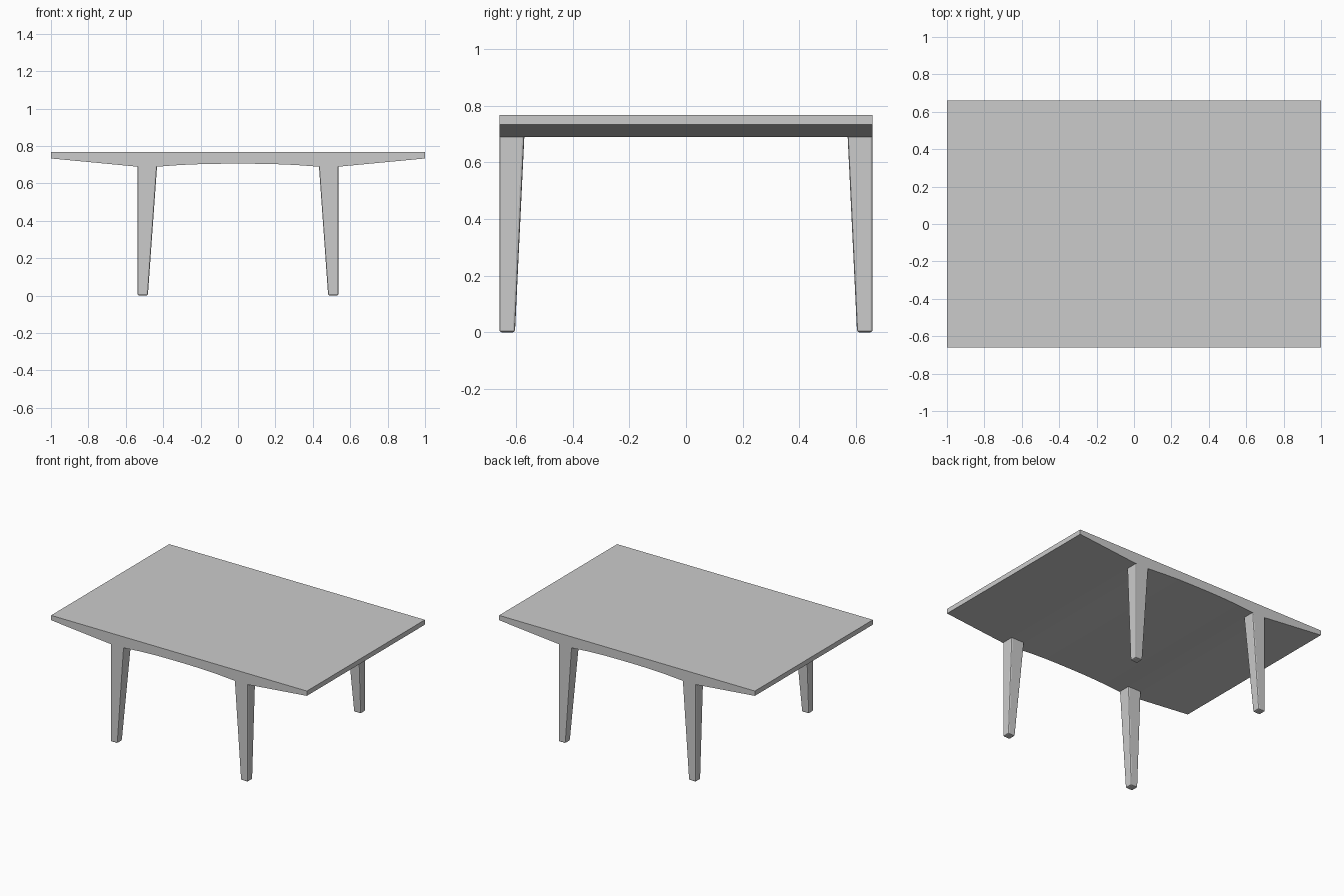
import bpy
import bmesh

if "Cube" in bpy.data.objects:
    bpy.data.objects.remove(bpy.data.objects["Cube"])

HALF_Y = 0.659
LEG_TOP = 0.689


def make_object(name, bm):
    bmesh.ops.recalc_face_normals(bm, faces=bm.faces)
    mesh = bpy.data.meshes.new(name)
    bm.to_mesh(mesh)
    bm.free()
    obj = bpy.data.objects.new(name, mesh)
    bpy.context.collection.objects.link(obj)
    return obj


# Tabletop: side profile with tapered ends and a shallow arch, extruded in depth
half = [(0.06, 0.705), (0.18, 0.7035), (0.31, 0.698), (0.433, LEG_TOP),
        (0.537, LEG_TOP), (1.0, 0.733), (1.0, 0.767)]
profile = half + [(-x, z) for x, z in reversed(half)]
bm = bmesh.new()
face = bm.faces.new([bm.verts.new((x, -HALF_Y, z)) for x, z in profile])
ext = bmesh.ops.extrude_face_region(bm, geom=[face])
bmesh.ops.translate(bm, vec=(0, 2 * HALF_Y, 0),
                    verts=[v for v in ext["geom"] if isinstance(v, bmesh.types.BMVert)])
make_object("tabletop", bm)

# Legs: straight outer faces, tapered inner faces, softened edges
bm = bmesh.new()
rings = []
for z, x_in, y_in in ((0.0, 0.482, 0.604), (LEG_TOP, 0.433, 0.571)):
    rings.append([bm.verts.new((x, y, z)) for x, y in
                  ((x_in, y_in), (0.537, y_in), (0.537, HALF_Y), (x_in, HALF_Y))])
low, high = rings
bm.faces.new(low)
top = bm.faces.new(high)
for i in range(4):
    j = (i + 1) % 4
    bm.faces.new((low[i], low[j], high[j], high[i]))
edges = [e for e in bm.edges if e not in top.edges[:]]
bmesh.ops.bevel(bm, geom=edges, offset=0.008, segments=2, profile=0.5, affect='EDGES')
# Open the upper end where the leg joins the tabletop
bm.normal_update()
bmesh.ops.delete(bm, geom=[f for f in bm.faces
                           if all(v.co.z > LEG_TOP - 0.001 for v in f.verts)],
                 context='FACES')
legs = make_object("legs", bm)
mirror = legs.modifiers.new("four_legs", 'MIRROR')
mirror.use_axis = (True, True, False)
mirror.use_mirror_merge = False
